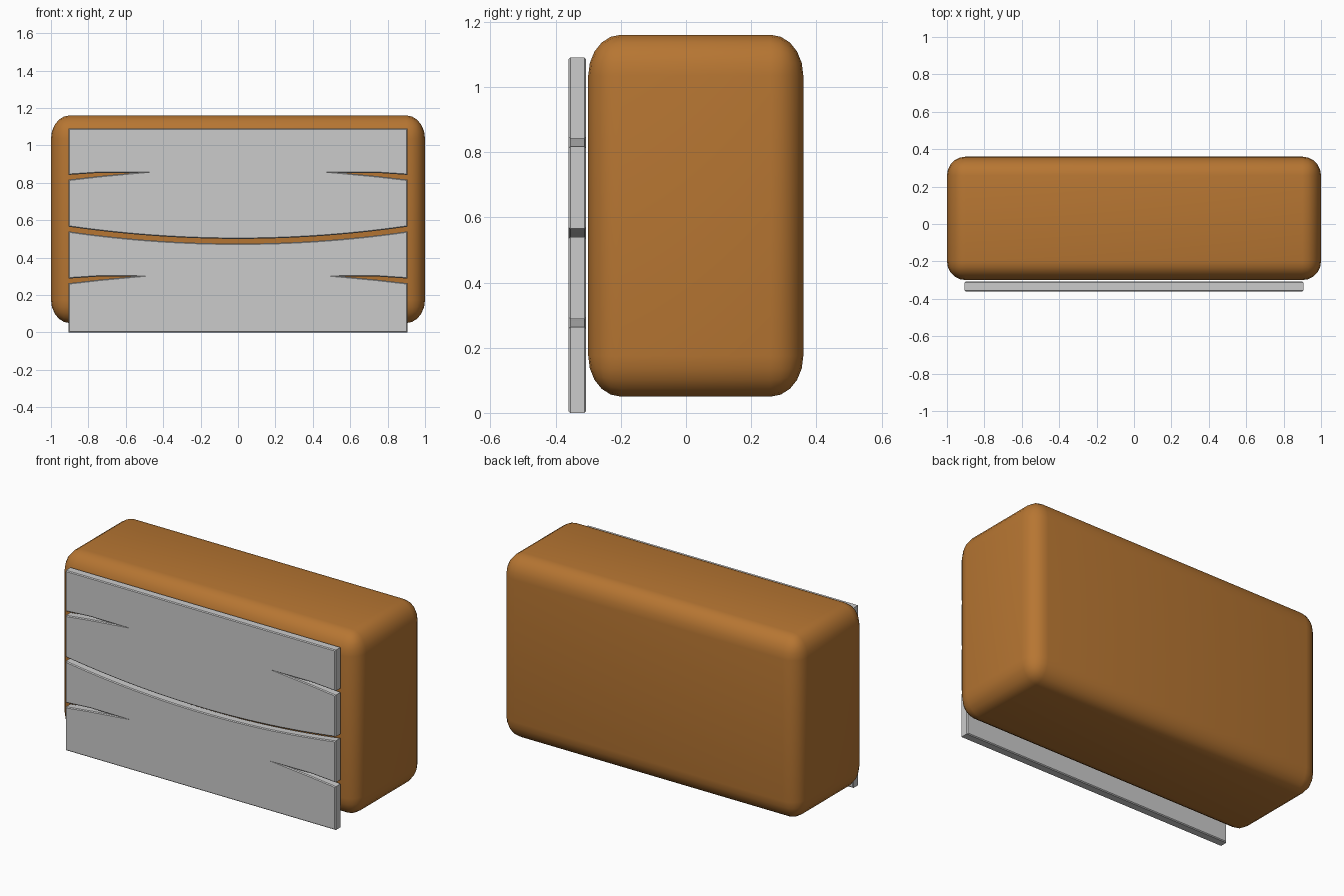
import bpy, bmesh
from mathutils import Vector

if "Cube" in bpy.data.objects:
    bpy.data.objects.remove(bpy.data.objects["Cube"])


def material(name, rgb):
    m = bpy.data.materials.new(name)
    m.use_nodes = True
    colour = (*rgb, 1)
    m.diffuse_color = colour
    m.node_tree.nodes["Principled BSDF"].inputs["Base Color"].default_value = colour
    return m


def add_object(name, bm, mat):
    mesh = bpy.data.meshes.new(name)
    bmesh.ops.recalc_face_normals(bm, faces=bm.faces)
    bm.to_mesh(mesh)
    bm.free()
    mesh.materials.append(mat)
    obj = bpy.data.objects.new(name, mesh)
    bpy.context.collection.objects.link(obj)
    return obj


brown = material("warm brown", (0.47, 0.18, 0.032))
grey = material("light grey", (0.6, 0.6, 0.6))

# Rounded body, its rounding a little taller than it is wide
STRETCH = 1.25
bm = bmesh.new()
bmesh.ops.create_cube(bm, size=1)
bmesh.ops.scale(bm, vec=(2, 0.66, 1.11 / STRETCH), verts=bm.verts)
bmesh.ops.bevel(bm, geom=bm.edges[:], offset=0.1, segments=5, profile=0.5,
                affect='EDGES')
bmesh.ops.scale(bm, vec=(1, 1, STRETCH), verts=bm.verts)
bmesh.ops.translate(bm, vec=(0, 0.03, 0.605), verts=bm.verts)
body = add_object("body", bm, brown)
bpy.context.view_layer.objects.active = body
body.select_set(True)
bpy.ops.object.shade_smooth_by_angle(angle=0.7)

# Front panels
HALF, FRONT, BACK = 0.905, -0.36, -0.307
STEPS = 24


def sag(z):
    """Bowed edge, left to right, with its lowest point z in the middle."""
    xs = [HALF * (2 * i / STEPS - 1) for i in range(STEPS + 1)]
    return [(x, z + 0.065 * (x / HALF) ** 2) for x in xs]


def notch(z):
    """Tapering slit in the right-hand end, from its lower lip to its upper."""
    lower = [(HALF, z - 0.035), (0.74, z - 0.016)]
    upper = [(0.74, z + 0.001), (HALF, z - 0.01)]
    return lower + [(0.57, z)] + upper


def mirrored(points):
    return [(-x, z) for x, z in reversed(points)]


def panel(name, bottom, top, slit):
    outline = bottom + slit + top[::-1] + mirrored(slit)
    bm = bmesh.new()
    face = bm.faces.new([bm.verts.new((x, FRONT, z)) for x, z in outline])
    new = bmesh.ops.extrude_face_region(bm, geom=[face], use_keep_orig=True)["geom"]
    back = [v for v in new if isinstance(v, bmesh.types.BMVert)]
    bmesh.ops.translate(bm, vec=Vector((0, BACK - FRONT, 0)), verts=back)
    rim = [e for e in bm.edges if abs(e.verts[0].co.y - e.verts[1].co.y) < 1e-5]
    bmesh.ops.bevel(bm, geom=rim, offset=0.005, segments=1, profile=0.5,
                    affect='EDGES', clamp_overlap=False)
    return add_object(name, bm, grey)


panel("upper_panel", sag(0.5), [(-HALF, 1.09), (HALF, 1.09)], notch(0.852))
panel("lower_panel", [(-HALF, 0), (HALF, 0)], sag(0.475), notch(0.298))
